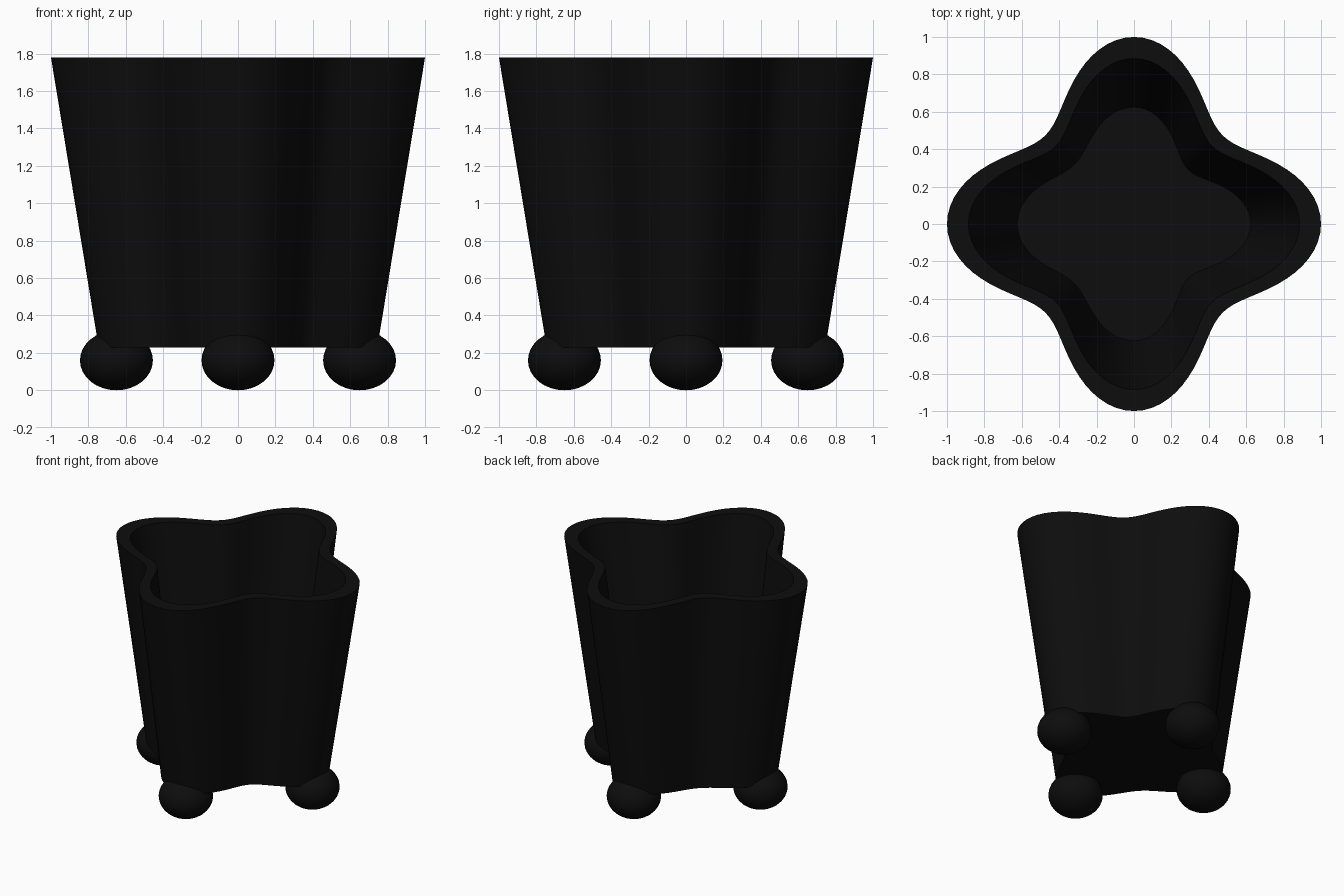
import bpy, bmesh
from math import cos, sin, pi, radians

cube = bpy.data.objects.get("Cube")
if cube:
    bpy.data.objects.remove(cube, do_unlink=True)

black = bpy.data.materials.new("matte black")
black.use_nodes = True
COLOUR = (0.004, 0.004, 0.004, 1)
black.diffuse_color = COLOUR
black.node_tree.nodes["Principled BSDF"].inputs["Base Color"].default_value = COLOUR

SEGMENTS = 128
TOP, BASE, FLOOR = 1.78, 0.23, 0.34


def lobed_ring(bm, tip, valley_left, valley_right, z):
    """Four-lobed outline whose valleys may differ on the two sides."""
    ring = []
    for i in range(SEGMENTS):
        a = 2 * pi * i / SEGMENTS
        valley = valley_left if cos(a) > 0 else valley_right
        r = valley + (tip - valley) * (1 + cos(4 * a)) / 2
        ring.append(bm.verts.new((r * cos(a), r * sin(a), z)))
    return ring


def finish(bm, name):
    bmesh.ops.recalc_face_normals(bm, faces=bm.faces)
    mesh = bpy.data.meshes.new(name)
    bm.to_mesh(mesh)
    bm.free()
    mesh.materials.append(black)
    obj = bpy.data.objects.new(name, mesh)
    bpy.context.collection.objects.link(obj)
    bpy.ops.object.select_all(action="DESELECT")
    obj.select_set(True)
    bpy.context.view_layer.objects.active = obj
    bpy.ops.object.shade_smooth_by_angle(angle=radians(35))
    return obj


# Hollow flared pot: underside, outer wall, rim, inner wall, floor
bm = bmesh.new()
rings = [
    lobed_ring(bm, 0.745, 0.50, 0.56, BASE),
    lobed_ring(bm, 1.0, 0.67, 0.67, TOP),
    lobed_ring(bm, 0.885, 0.59, 0.59, TOP),
    lobed_ring(bm, 0.625, 0.41, 0.45, FLOOR),
]
for lower, upper in zip(rings, rings[1:]):
    for i in range(SEGMENTS):
        j = (i + 1) % SEGMENTS
        bm.faces.new((lower[i], lower[j], upper[j], upper[i]))
bm.faces.new(rings[0])
bm.faces.new(rings[-1])
finish(bm, "pot")

# Squashed ball foot under each lobe
for name, x, y in (("left", 1, 0), ("back", 0, 1), ("right", -1, 0), ("front", 0, -1)):
    bm = bmesh.new()
    bmesh.ops.create_uvsphere(bm, u_segments=32, v_segments=16, radius=1)
    bmesh.ops.scale(bm, vec=(0.195, 0.195, 0.16), verts=bm.verts)
    foot = finish(bm, name + "_foot")
    foot.location = (0.65 * x, 0.65 * y, 0.16)
